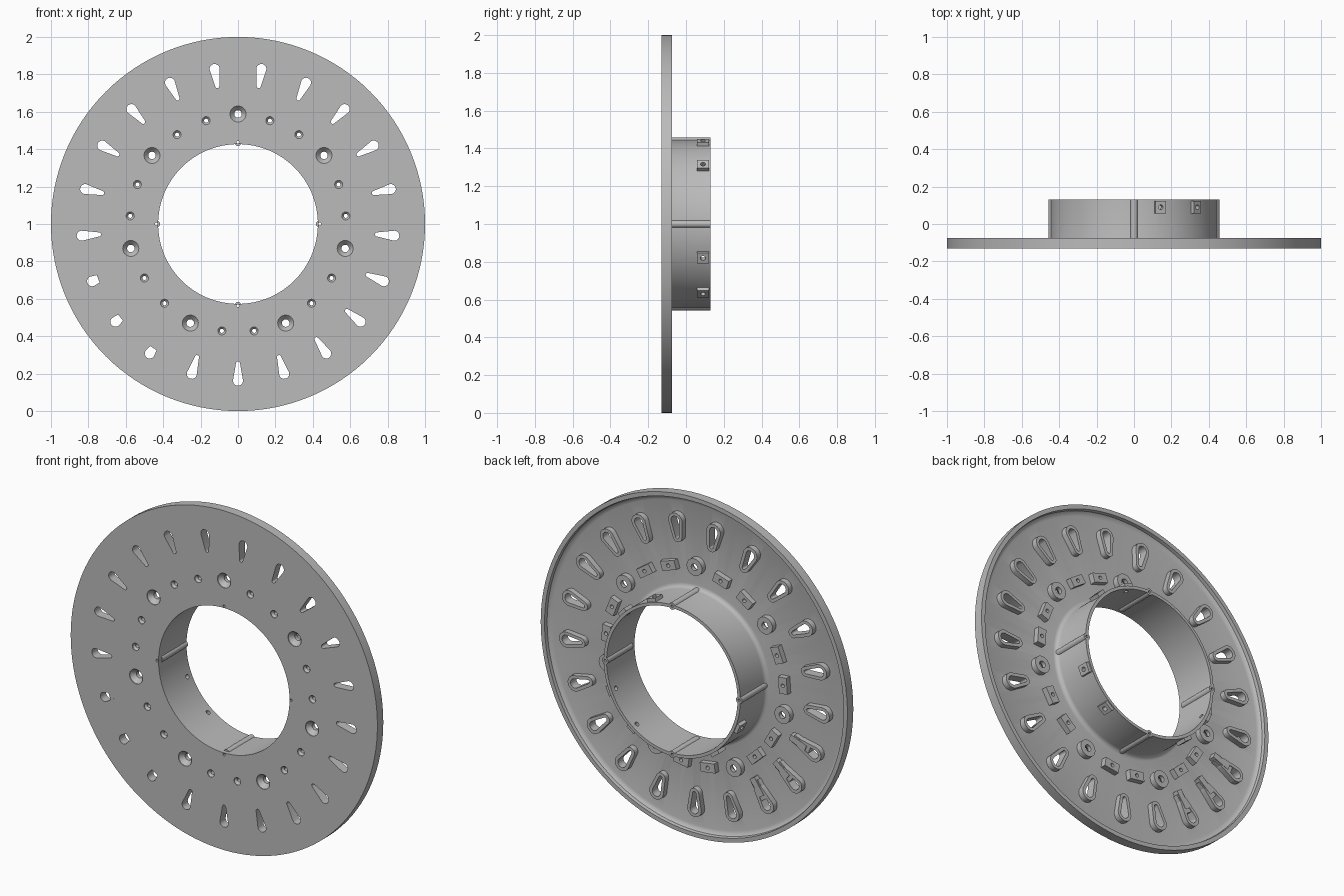
import bpy, bmesh
from math import sin, cos, pi, radians
from mathutils import Matrix

old = bpy.data.objects.get("Cube")
if old:
    bpy.data.objects.remove(old, do_unlink=True)

grey = bpy.data.materials.new("plain grey")
grey.use_nodes = True
COLOUR = (0.5, 0.5, 0.5, 1)
grey.diffuse_color = COLOUR
grey.node_tree.nodes["Principled BSDF"].inputs["Base Color"].default_value = COLOUR

FRONT, FLOOR, RIM, BACK = -0.13, -0.11, -0.075, 0.13
STEP = 2 * pi / 21


def at(angle, r=0.0):
    """Frame on the wheel: local z points outward, y is the wheel axis."""
    return (Matrix.Translation((0, 0, 1)) @ Matrix.Rotation(angle, 4, 'Y')
            @ Matrix.Translation((0, 0, r)))


def skin(bm, rings, wrap):
    n = len(rings[0])
    pairs = list(zip(rings, rings[1:]))
    if wrap:
        pairs.append((rings[-1], rings[0]))
    else:
        bm.faces.new(rings[0])
        bm.faces.new(rings[-1])
    for a, b in pairs:
        for i in range(n):
            j = (i + 1) % n
            bm.faces.new((a[i], a[j], b[j], b[i]))


def revolve(bm, profile, m, segs=24, wrap=False):
    """Turn (radius, y) points about the local y axis."""
    skin(bm, [[bm.verts.new(m @ Matrix.Rotation(2 * pi * k / segs, 3, 'Y').to_4x4()
                            @ Matrix.Translation((0, y, r)).translation)
               for k in range(segs)] for r, y in profile], wrap)


def prism(bm, outline, y0, y1, m):
    """Extrude an (x, z) outline along y."""
    skin(bm, [[bm.verts.new(m @ Matrix.Translation((x, y, z)).translation)
               for x, z in outline] for y in (y0, y1)], False)


def rect(w, z0, z1):
    return [(-w, z0), (w, z0), (w, z1), (-w, z1)]


def teardrop(grow=0.0):
    pts = []
    for z, r, start in ((0.838, 0.027, 0), (0.745, 0.011, pi)):
        for k in range(9):
            a = start + pi * k / 8
            pts.append(((r + grow) * cos(a), z + (r + grow) * sin(a)))
    return pts


def finish(name, bm):
    bmesh.ops.recalc_face_normals(bm, faces=bm.faces)
    me = bpy.data.meshes.new(name)
    bm.to_mesh(me)
    bm.free()
    me.materials.append(grey)
    ob = bpy.data.objects.new(name, me)
    bpy.context.collection.objects.link(ob)
    return ob


def activate(ob):
    bpy.ops.object.select_all(action='DESELECT')
    ob.select_set(True)
    bpy.context.view_layer.objects.active = ob


def cut(ob, cutter):
    activate(ob)
    mod = ob.modifiers.new("holes", 'BOOLEAN')
    mod.operation, mod.solver, mod.object = 'DIFFERENCE', 'EXACT', cutter
    bpy.ops.object.modifier_apply(modifier=mod.name)


# Disc with raised rim and thin hub tube, turned as one profile
bm = bmesh.new()
fillet = [(0.445 + 0.025 * (1 - sin(t * pi / 8)), FLOOR + 0.025 * (1 - cos(t * pi / 8)))
          for t in range(5)]
rim = [(0.945, FLOOR), (0.962, FLOOR + 0.005), (0.972, FLOOR + 0.015), (0.975, RIM)]
revolve(bm, [(0.427, FRONT), (1, FRONT), (1, RIM)] + rim[::-1] + fillet
        + [(0.445, BACK), (0.427, BACK)], at(0), 128, True)
body = finish("disc_and_hub", bm)

# Walls around the vent slots
bm = bmesh.new()
for i in range(21):
    prism(bm, teardrop(0.019), FLOOR - 0.005, RIM - 0.002, at((i + 0.5) * STEP))
walls = finish("slot_walls", bm)

# Round screw bosses and small pilot blocks behind the disc
bm = bmesh.new()
for i in range(21):
    if i % 3 == 0:
        revolve(bm, [(0.05, FLOOR - 0.005), (0.05, RIM - 0.002)], at(i * STEP, 0.588), 32)
    else:
        prism(bm, rect(0.048, -0.027, 0.027), FLOOR - 0.005, RIM - 0.002,
              at(i * STEP, 0.578))
bosses = finish("screw_bosses", bm)

# Lugs on the outside of the hub
LUGS = [radians(a) for a in (18, 47, 113, 143, -113, -143)]
bm = bmesh.new()
for a in LUGS:
    prism(bm, rect(0.029, 0.432, 0.464), 0.057, 0.123, at(a))
lugs = finish("hub_lugs", bm)

# Four round ribs along the hub
bm = bmesh.new()
for q in range(4):
    revolve(bm, [(0.02, FLOOR + 0.005), (0.02, BACK)], at(q * pi / 2, 0.437), 20)
ribs = finish("hub_ribs", bm)

# Cutter: slots, countersunk holes, pilot holes and hub holes
bm = bmesh.new()
for i in range(21):
    prism(bm, teardrop(), FRONT - 0.02, 0, at((i + 0.5) * STEP))
    if i % 3 == 0:
        revolve(bm, [(0.043, FRONT - 0.02), (0.043, FRONT + 0.004),
                     (0.02, FRONT + 0.03), (0.02, 0)], at(i * STEP, 0.588))
    else:
        revolve(bm, [(0.022, FRONT - 0.02), (0.022, FRONT + 0.004),
                     (0.011, FRONT + 0.016), (0.011, 0)], at(i * STEP, 0.578), 16)
for a in LUGS:
    revolve(bm, [(0.013, -0.06), (0.013, 0.06)],
            at(a, 0.44) @ Matrix.Translation((0, 0.09, 0)) @ Matrix.Rotation(pi / 2, 4, 'X'), 16)
for q in range(4):
    revolve(bm, [(0.008, FRONT - 0.02), (0.008, BACK + 0.02)], at(q * pi / 2, 0.437), 12)
cutter = finish("hole_cutter", bm)
cutter.hide_render = True
for ob in (body, walls, bosses, lugs, ribs):
    cut(ob, cutter)
bpy.data.objects.remove(cutter, do_unlink=True)

# Clips filling the inner half of three slots
bm = bmesh.new()
for i in (12, 13, 14):
    m = at((i + 0.5) * STEP)
    prism(bm, rect(0.026, 0.69, 0.803), FRONT + 0.0005, RIM - 0.006, m)
    prism(bm, rect(0.018, 0.67, 0.78), FLOOR, RIM, m)
clips = finish("slot_clips", bm)
# Trim the clips back to the front plate outline
for v in clips.data.vertices:
    if v.co.y < FLOOR - 0.01:
        v.co.y = FRONT + 0.0005

for ob in (body, walls, bosses, lugs, ribs, clips):
    activate(ob)
    bpy.ops.object.shade_smooth_by_angle(angle=radians(30))
